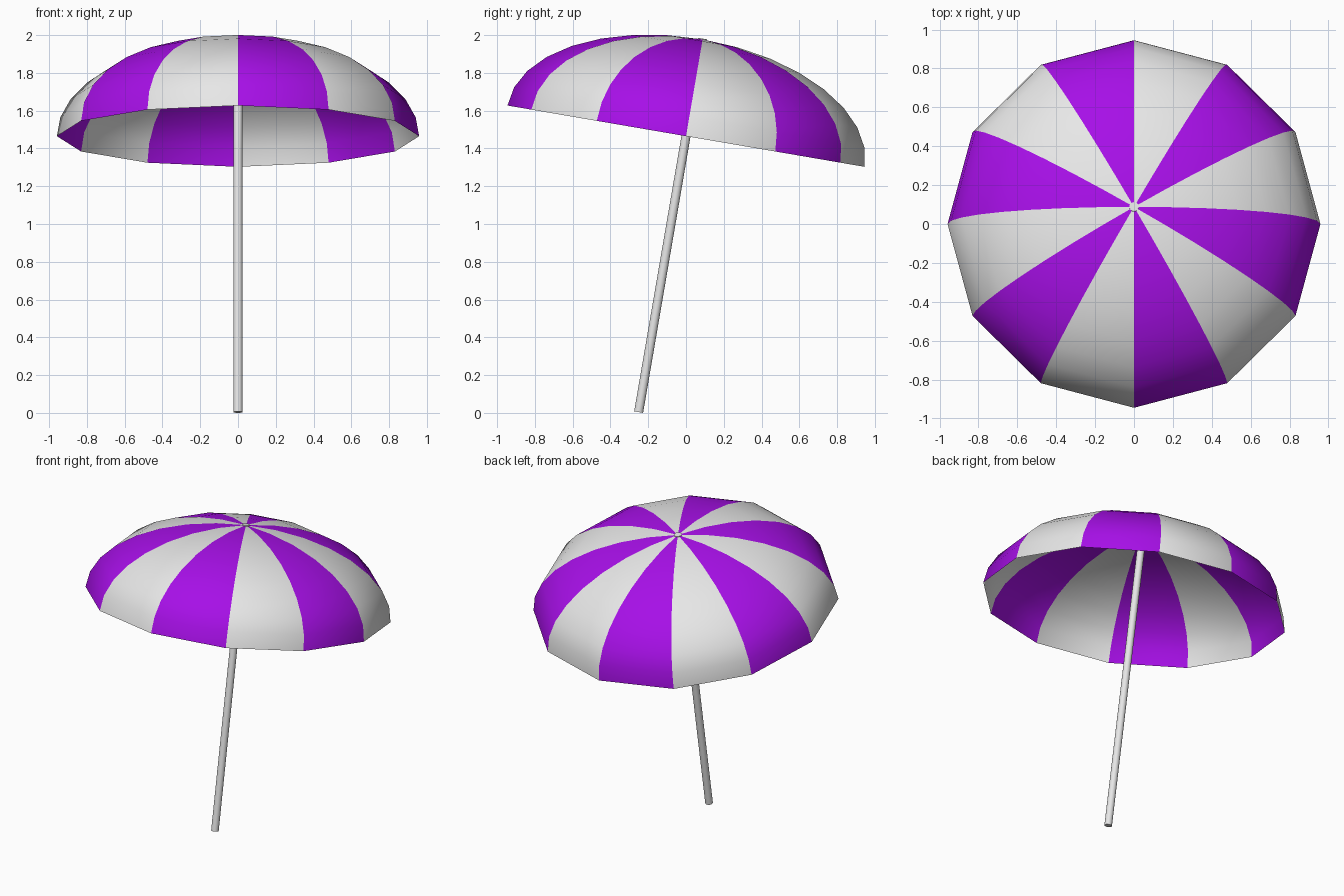
import bpy, bmesh
from math import sin, cos, radians, atan2, floor, pi
from mathutils import Matrix

cube = bpy.data.objects.get("Cube")
if cube:
    bpy.data.objects.remove(cube, do_unlink=True)

PANELS, RINGS = 12, 8
RADIUS, HEIGHT = 0.959, 0.52
POLE_RADIUS = 0.024
RIM_Z, TILT = 1.465, radians(-9.74)
FRAME = Matrix.Translation((0, 0, RIM_Z)) @ Matrix.Rotation(TILT, 4, 'X')


def material(name, rgb):
    mat = bpy.data.materials.new(name)
    mat.use_nodes = True
    mat.diffuse_color = (*rgb, 1)
    mat.node_tree.nodes["Principled BSDF"].inputs["Base Color"].default_value = (*rgb, 1)
    return mat


def add_object(name, bm, mats):
    mesh = bpy.data.meshes.new(name)
    bm.to_mesh(mesh)
    bm.free()
    for mat in mats:
        mesh.materials.append(mat)
    obj = bpy.data.objects.new(name, mesh)
    bpy.context.collection.objects.link(obj)
    obj.matrix_world = FRAME
    return obj


white = material("white", (0.8, 0.8, 0.8))
purple = material("purple", (0.4, 0.005, 0.83))

# Canopy: open half-ellipsoid shell, one ring of panels per latitude step
bm = bmesh.new()
rings = []
for i in range(RINGS):
    lat = i * pi / 2 / RINGS
    rings.append([bm.verts.new((RADIUS * cos(lat) * cos(a), RADIUS * cos(lat) * sin(a), HEIGHT * sin(lat)))
                  for a in (2 * pi * k / PANELS for k in range(PANELS))])
apex = bm.verts.new((0, 0, HEIGHT))
for k in range(PANELS):
    n = (k + 1) % PANELS
    for low, high in zip(rings, rings[1:]):
        bm.faces.new((low[k], low[n], high[n], high[k]))
    bm.faces.new((rings[-1][k], rings[-1][n], apex))

# Alternate the panel colours around the axis
for face in bm.faces:
    face.smooth = True
    centre = face.calc_center_median()
    face.material_index = floor(atan2(centre.y, centre.x) * PANELS / (2 * pi)) % 2
add_object("canopy", bm, [white, purple])

# Pole: runs along the tilted axis from the ground to just through the apex
bottom = -(RIM_Z + POLE_RADIUS * sin(TILT)) / cos(TILT)
top = HEIGHT + 0.004
bm = bmesh.new()
bmesh.ops.create_cone(bm, cap_ends=True, segments=16, radius1=POLE_RADIUS, radius2=POLE_RADIUS,
                      depth=top - bottom, matrix=Matrix.Translation((0, 0, (top + bottom) / 2)))
for face in bm.faces:
    face.smooth = len(face.verts) == 4
for edge in bm.edges:
    edge.smooth = all(f.smooth for f in edge.link_faces)
add_object("pole", bm, [white])
